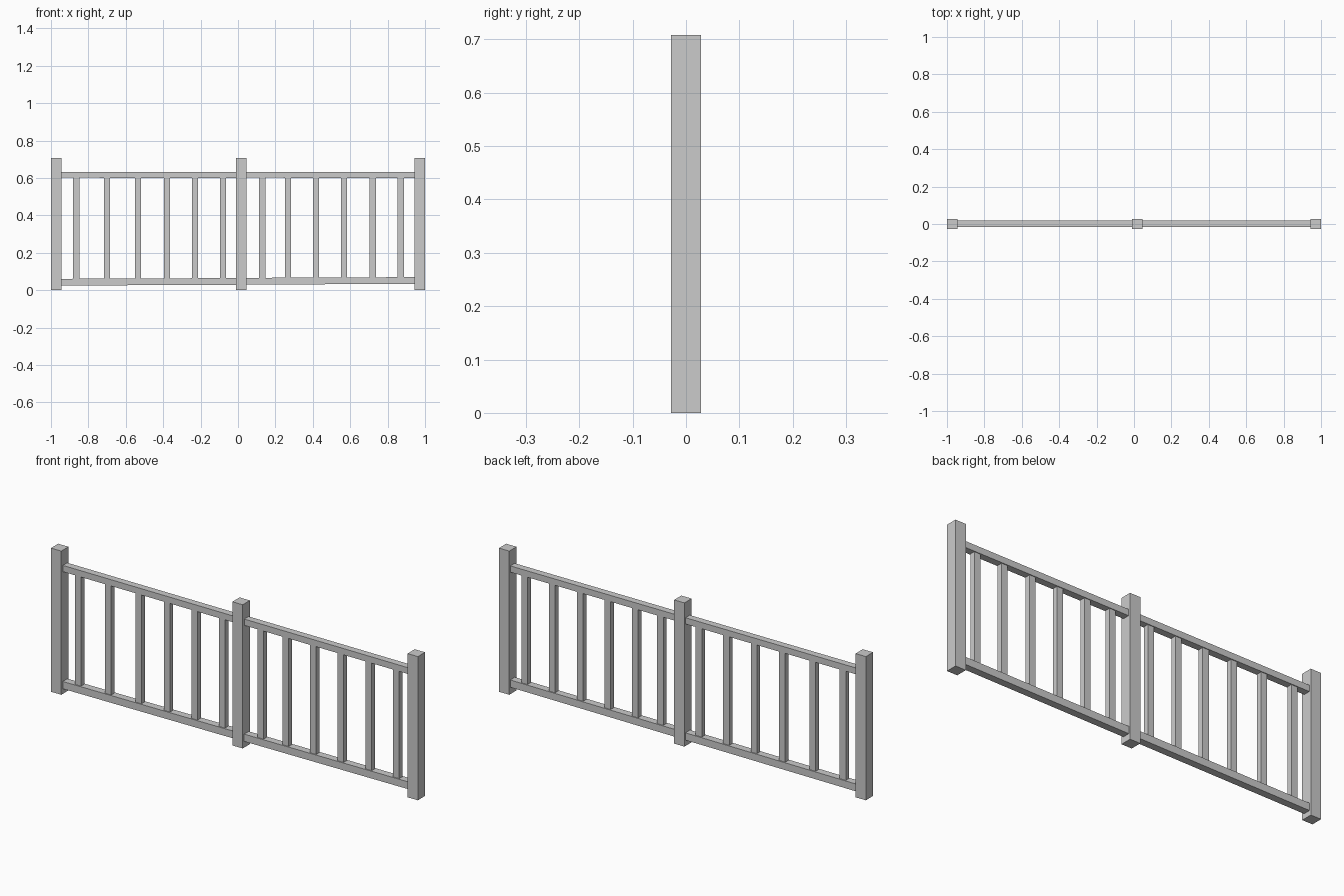
import bpy, bmesh
from mathutils import Vector

if "Cube" in bpy.data.objects:
    bpy.data.objects.remove(bpy.data.objects["Cube"])


def beam(name, a, b, size):
    """Four-sided bar from a to b; size = (x or z thickness, y thickness)."""
    a, b = Vector(a), Vector(b)
    side = Vector((0, 0, 1)) if abs(b.x - a.x) > abs(b.z - a.z) else Vector((1, 0, 0))
    depth = Vector((0, 1, 0))
    bm = bmesh.new()
    rings = []
    for p in (a, b):
        rings.append([bm.verts.new(p + side * size[0] / 2 * s + depth * size[1] / 2 * t)
                      for s, t in ((-1, -1), (1, -1), (1, 1), (-1, 1))])
    for i in range(4):
        j = (i + 1) % 4
        bm.faces.new((rings[0][i], rings[0][j], rings[1][j], rings[1][i]))
    bm.faces.new(rings[0])
    bm.faces.new(rings[1])
    bmesh.ops.recalc_face_normals(bm, faces=bm.faces)
    mesh = bpy.data.meshes.new(name)
    bm.to_mesh(mesh)
    bm.free()
    obj = bpy.data.objects.new(name, mesh)
    bpy.context.collection.objects.link(obj)


# Square posts
for name, x in (("left_post", -0.972), ("middle_post", 0.017), ("right_post", 0.972)):
    beam(name, (x, 0, 0), (x, 0, 0.708), (0.056, 0.056))

# Rails: bottom ones rise very slightly to the right
spans = (("left", -0.95, -0.005, 0.043, 0.047), ("right", 0.04, 0.95, 0.048, 0.052))
for side, x0, x1, z0, z1 in spans:
    beam(side + "_top_rail", (x0, 0.002, 0.617), (x1, 0.002, 0.616), (0.031, 0.034))
    beam(side + "_bottom_rail", (x0, 0.002, z0), (x1, 0.002, z1), (0.036, 0.036))

# Balusters, irregularly spaced
for x in (-0.865, -0.70, -0.535, -0.38, -0.23, -0.08,
          0.13, 0.267, 0.417, 0.567, 0.72, 0.87):
    beam("baluster", (x, 0.002, 0.055), (x, 0.002, 0.61), (0.033, 0.026))
